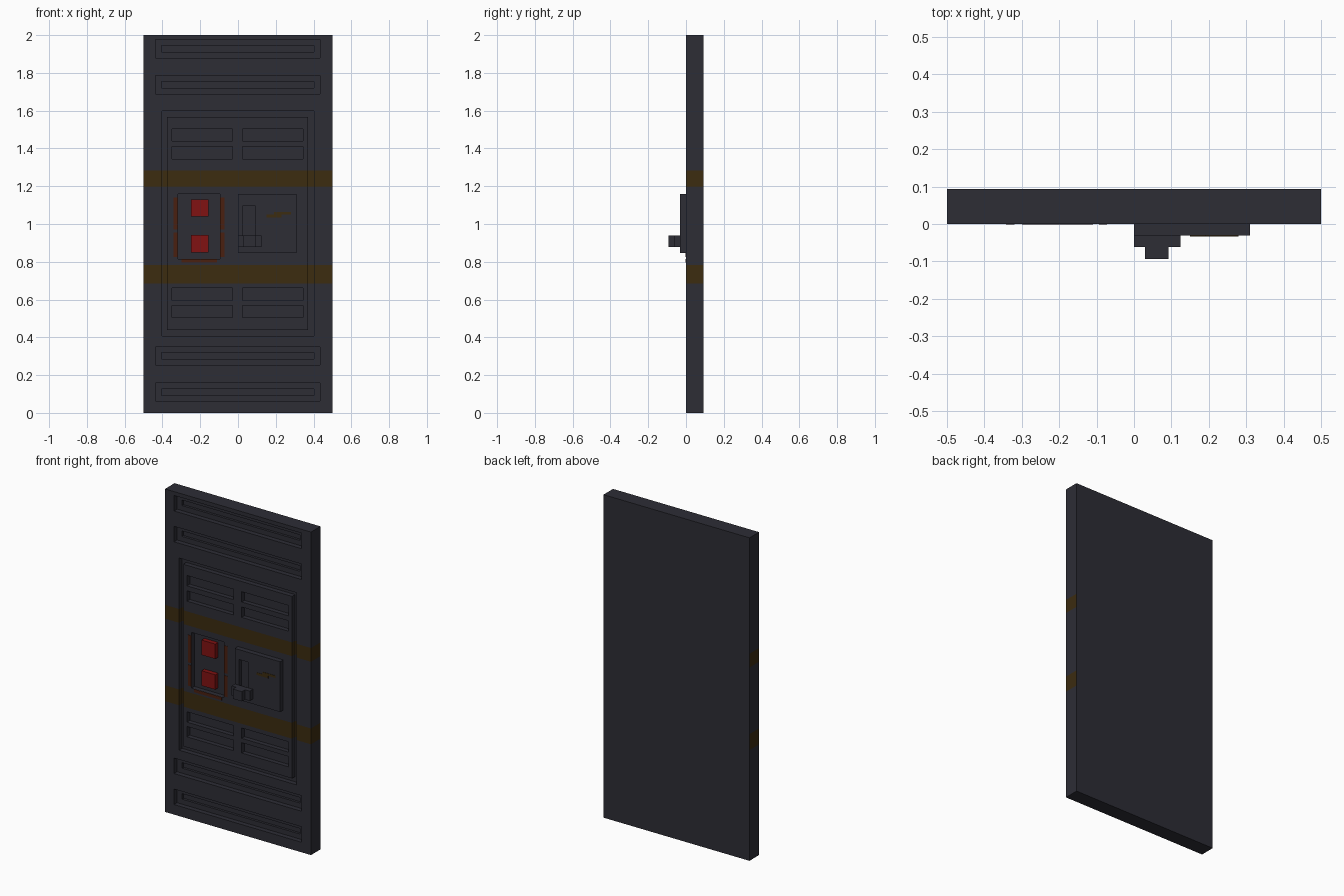
import bpy, bmesh
from mathutils import Vector

cube = bpy.data.objects.get("Cube")
if cube:
    bpy.data.objects.remove(cube, do_unlink=True)


def make_material(name, rgb):
    m = bpy.data.materials.new(name)
    m.use_nodes = True
    m.diffuse_color = (*rgb, 1)
    bsdf = m.node_tree.nodes["Principled BSDF"]
    bsdf.inputs["Base Color"].default_value = (*rgb, 1)
    bsdf.inputs["Roughness"].default_value = 0.8
    return m


STEEL = make_material("dark steel", (0.026, 0.026, 0.036))
YELLOW = make_material("worn yellow", (0.045, 0.025, 0.005))
RED = make_material("button red", (0.22, 0.006, 0.006))
RUST = make_material("rust", (0.068, 0.014, 0.005))

BANDS = [(0.686, 0.784), (1.197, 1.282)]


def box(name, x, y, z, mat):
    """Box from (min, max) ranges on each axis."""
    bm = bmesh.new()
    bmesh.ops.create_cube(bm, size=1)
    for v in bm.verts:
        v.co = Vector([r[0] if c < 0 else r[1] for c, r in zip(v.co, (x, y, z))])
    me = bpy.data.meshes.new(name)
    bm.to_mesh(me)
    bm.free()
    me.materials.append(mat)
    ob = bpy.data.objects.new(name, me)
    bpy.context.collection.objects.link(ob)
    return ob


def carve(ob, x, z, front, depth):
    """Cut a rectangular recess down to the given depth."""
    cutter = box("cutter", x, (front - 0.1, depth), z, STEEL)
    cutter.hide_render = True
    mod = ob.modifiers.new("recess", "BOOLEAN")
    mod.operation, mod.solver, mod.object = "DIFFERENCE", "EXACT", cutter
    bpy.context.view_layer.objects.active = ob
    bpy.ops.object.modifier_apply(modifier=mod.name)
    bpy.data.objects.remove(cutter, do_unlink=True)


def paint_bands(ob):
    """Slice at the band heights and colour all but the back."""
    ob.data.materials.clear()
    ob.data.materials.append(STEEL)
    ob.data.materials.append(YELLOW)
    bm = bmesh.new()
    bm.from_mesh(ob.data)
    for band in BANDS:
        for h in band:
            bmesh.ops.bisect_plane(bm, geom=bm.verts[:] + bm.edges[:] + bm.faces[:],
                                   plane_co=(0, 0, h), plane_no=(0, 0, 1))
    bm.normal_update()
    for f in bm.faces:
        h = f.calc_center_median().z
        f.material_index = int(f.normal.y < 0.5 and any(a < h < b for a, b in BANDS))
    bm.to_mesh(ob.data)
    bm.free()


# Door slab with stepped slots and the recess that holds the centre panel
door = box("door_slab", (-0.5, 0.5), (0, 0.093), (0, 2), STEEL)
for mid in (0.11, 0.302, 1.737, 1.928):
    carve(door, (-0.438, 0.435), (mid - 0.048, mid + 0.048), 0, 0.03)
    carve(door, (-0.405, 0.403), (mid - 0.017, mid + 0.017), 0, 0.045)
carve(door, (-0.403, 0.402), (0.408, 1.598), 0, 0.03)
paint_bands(door)

# Centre panel with vents and the button recess
panel = box("centre_panel", (-0.375, 0.37), (0, 0.05), (0.44, 1.567), STEEL)
for mid in (0.537, 0.628, 1.377, 1.472):
    for x in ((-0.35, -0.03), (0.025, 0.345)):
        carve(panel, x, (mid - 0.032, mid + 0.032), 0, 0.028)
carve(panel, (-0.318, -0.095), (0.815, 1.16), 0, 0.028)
paint_bands(panel)

# Red buttons
for name, mid in (("upper_button", 1.085), ("lower_button", 0.895)):
    box(name, (-0.25, -0.156), (0, 0.04), (mid - 0.046, mid + 0.046), RED)

# Rust streaks round the button recess
streaks = [((-0.342, -0.319), (0.97, 1.14)), ((-0.342, -0.319), (0.825, 0.955)),
           ((-0.094, -0.072), (0.97, 1.14)), ((-0.094, -0.072), (0.825, 0.955)),
           ((-0.30, -0.11), (0.796, 0.814))]
for i, (x, z) in enumerate(streaks):
    box(f"rust_streak_{i + 1}", x, (-0.002, 0.001), z, RUST)

# Lever plate with its slot and worn yellow marks
plate = box("lever_plate", (0, 0.31), (-0.031, 0.01), (0.847, 1.158), STEEL)
carve(plate, (0.027, 0.09), (0.9, 1.097), -0.031, -0.005)
for i, (x, z) in enumerate([((0.15, 0.23), (1.035, 1.05)), ((0.19, 0.28), (1.05, 1.064))]):
    box(f"plate_mark_{i + 1}", x, (-0.033, -0.03), z, YELLOW)

# Lever
box("lever_crossbar", (0, 0.124), (-0.062, -0.03), (0.878, 0.938), STEEL)
box("lever_grip", (0.03, 0.092), (-0.093, -0.06), (0.878, 0.938), STEEL)
